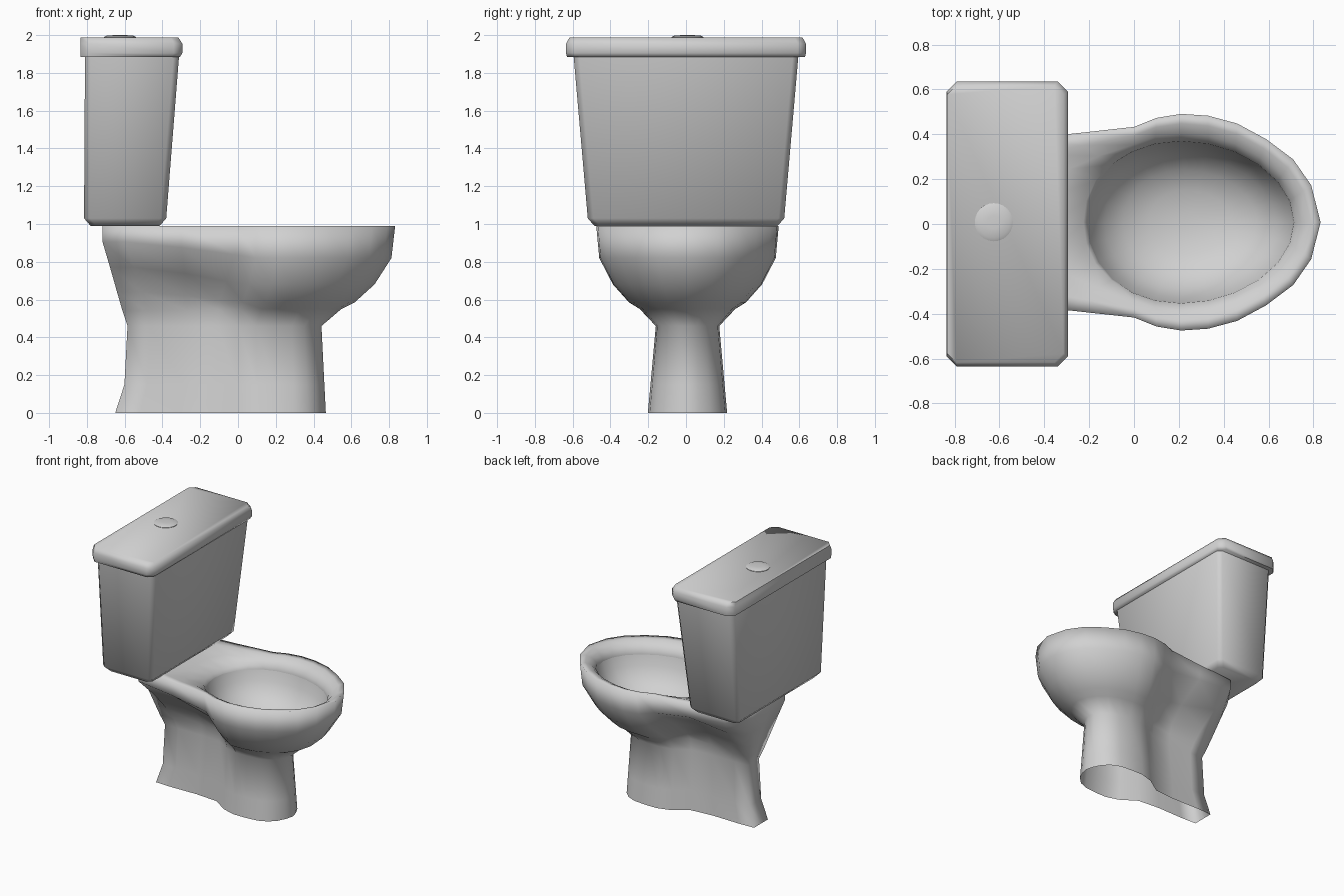
import bpy
import bmesh
import math
from mathutils import Vector

default_cube = bpy.data.objects.get("Cube")
if default_cube:
    bpy.data.objects.remove(default_cube, do_unlink=True)

SHIFT = 0.008  # bowl and button sit slightly off centre

ceramic = bpy.data.materials.new("grey_ceramic")
ceramic.use_nodes = True
ceramic.diffuse_color = (0.64, 0.64, 0.64, 1)
for node in ceramic.node_tree.nodes:
    if node.type == 'BSDF_PRINCIPLED':
        node.inputs["Base Color"].default_value = ceramic.diffuse_color


def loft(name, rings, cap_start=False, cap_end=False, sharp=60):
    """Skin a stack of clockwise rings and shade the result smoothly."""
    bm = bmesh.new()
    rows = [[bm.verts.new(p) for p in ring] for ring in rings]
    for low, high in zip(rows, rows[1:]):
        count = len(low)
        for i in range(count):
            j = (i + 1) % count
            bm.faces.new((low[i], high[i], high[j], low[j]))
    if cap_start:
        bm.faces.new(rows[0])
    if cap_end:
        bm.faces.new(reversed(rows[-1]))
    mesh = bpy.data.meshes.new(name)
    bm.to_mesh(mesh)
    bm.free()
    mesh.materials.append(ceramic)
    for poly in mesh.polygons:
        poly.use_smooth = True
    mesh.set_sharp_from_angle(angle=math.radians(sharp))
    obj = bpy.data.objects.new(name, mesh)
    bpy.context.collection.objects.link(obj)


def mirrored(half):
    """Close a half outline by mirroring it across the long axis."""
    other = [Vector((p.x, -p.y, p.z)) for p in reversed(half[1:-1])]
    return [p + Vector((0, SHIFT, 0)) for p in half + other]


def outline(points):
    return [Vector((x, y, 0)) for x, y in points]


def ellipse(scale, z, cx=0.25, rx=0.46, ry=0.358, skew=0.04):
    """Half oval whose widest point is pulled back by the skew."""
    half = []
    for i in range(STATIONS):
        a = math.pi * (1 - i / (STATIONS - 1))
        x = rx * math.cos(a) - skew * math.sin(a) ** 2
        half.append(Vector((cx + scale * x, ry * scale * math.sin(a), z)))
    return half


def chamfered(x0, x1, y, c, z):
    """Rectangle with cut corners, clockwise from above."""
    half = [(x0, y - c), (x0 + c, y), (x1 - c, y), (x1, y - c)]
    return [(px, py, z) for px, py in half] + [(px, -py, z) for px, py in reversed(half)]


# Half outlines, from back centre to front tip
rim = outline([(-.717, 0), (-.717, .2), (-.6, .37), (-.3, .392), (0, .425), (.1, .465),
               (.21, .483), (.33, .475), (.46, .44), (.59, .37), (.71, .28), (.79, .165), (.832, 0)])
foot = outline([(-.65, 0), (-.65, .085), (-.52, .09), (-.3, .085), (-.12, .1), (0, .18),
                (.1, .21), (.2, .21), (.3, .2), (.37, .17), (.42, .12), (.45, .06), (.465, 0)])
STATIONS = len(rim)
neck = [Vector((p.x * (0.9 if p.x < 0 else 0.95), p.y * 0.8, 0)) for p in foot]

# How much each station belongs to the bowl rather than the rear shelf
bowlness = [0, 0, 0, .35, .8] + [1] * (STATIONS - 5)
# Higher values tuck the surface under the shelf
undercut = [1, 1, 1.4, 2.7, 2.8, 1.6] + [1] * (STATIONS - 6)

# Pedestal foot: the heel flares late, the rest is straight
rings = []
for z, heel, side in ((0, 0, 0), (.15, .75, .33), (.46, 1, 1)):
    rings.append([f.lerp(n, heel if f.x < -.5 else side) + Vector((0, 0, z))
                  for f, n in zip(foot, neck)])

# Bowl flare: height and spread at the bowl, then at the rear shelf
for zf, wf, zb, wb in ((.55, .27, .54, .2), (.585, .45, .64, .42), (.68, .72, .77, .7),
                       (.82, .95, .905, 1), (.99, 1, .99, 1)):
    ring = []
    for n, r, s, power in zip(neck, rim, bowlness, undercut):
        p = n.lerp(r, (wb + (wf - wb) * s) ** power)
        p.z = zb + (zf - zb) * s
        ring.append(p)
    rings.append(ring)

# Rim rolling over and down to the opening
opening = ellipse(1, 0)
for blend, z in ((.35, .985), (.7, .962), (.97, .925), (1, .895)):
    rings.append([r.lerp(o, blend) + Vector((0, 0, z)) for r, o in zip(rim, opening)])
loft("pedestal_and_rim", [mirrored(r) for r in rings], sharp=120)

# Basin inside the bowl
basin = [(1, .895), (.94, .82), (.83, .745), (.65, .68), (.4, .64), (.12, .625)]
loft("basin", [mirrored(ellipse(s, z)) for s, z in basin], cap_end=True)

# Cistern, widening upward with a chamfered underside
loft("tank", [chamfered(-.78, -.415, .485, .03, .99),
              chamfered(-.815, -.38, .52, .03, 1.03),
              chamfered(-.81, -.312, .595, .03, 1.89)],
     cap_start=True, cap_end=True, sharp=50)

# Lid with softened edges
loft("tank_lid", [chamfered(-.835, -.307, .63, .045, 1.885),
                  chamfered(-.835, -.295, .635, .045, 1.905),
                  chamfered(-.835, -.295, .635, .045, 1.955),
                  chamfered(-.833, -.315, .617, .04, 1.987)],
     cap_start=True, cap_end=True, sharp=65)

# Flush button
button = [(.085, 1.98), (.085, 1.99), (.07, 1.997), (.03, 2)]
loft("flush_button", [mirrored(ellipse(1, z, -.625, r, r, 0)) for r, z in button], cap_end=True)
